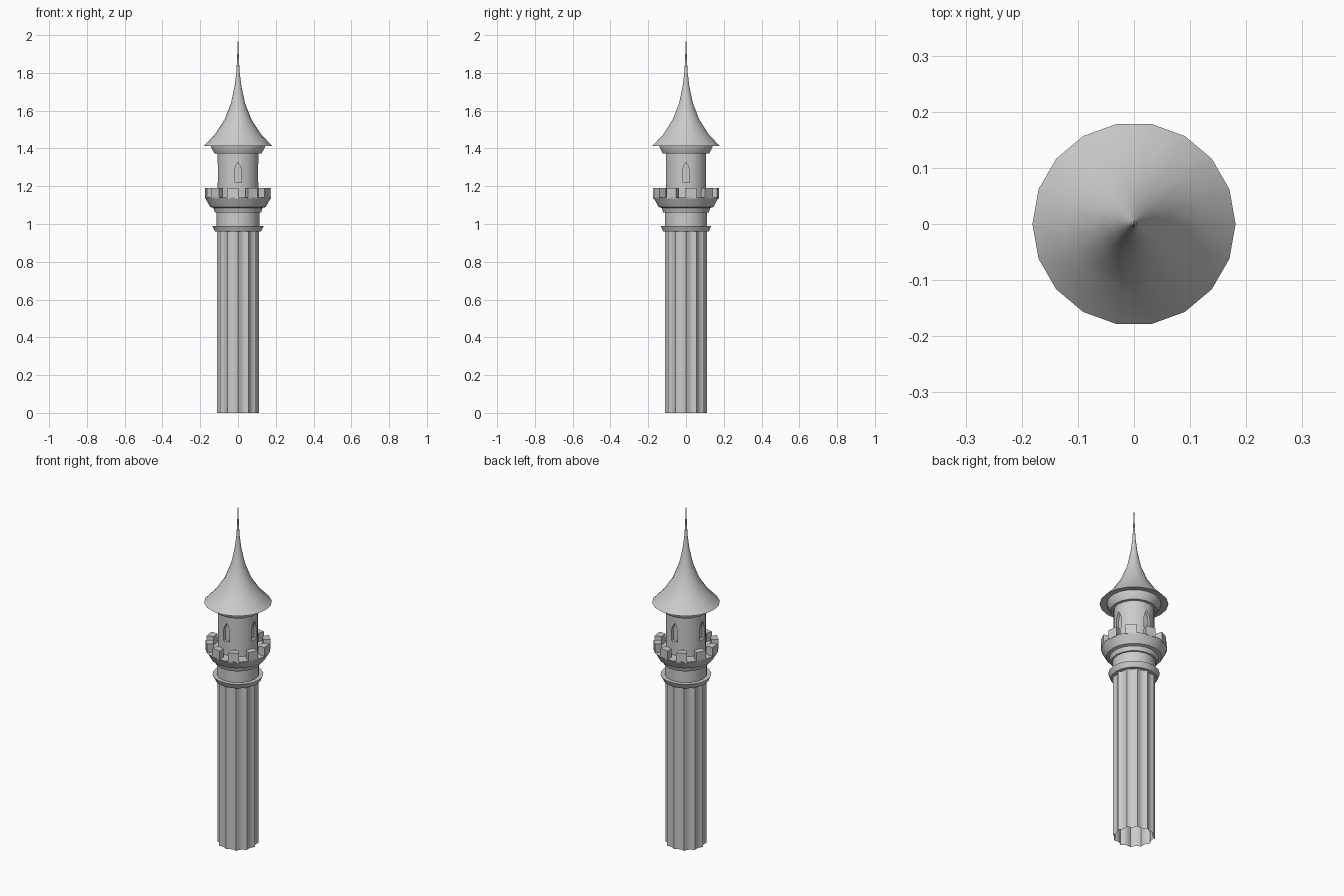
import bpy, bmesh
from math import sin, cos, pi, radians

if "Cube" in bpy.data.objects:
    bpy.data.objects.remove(bpy.data.objects["Cube"])

SIDES = 18


def finish(name, bm, smooth=True):
    bmesh.ops.remove_doubles(bm, verts=bm.verts, dist=1e-5)
    bmesh.ops.recalc_face_normals(bm, faces=bm.faces)
    mesh = bpy.data.meshes.new(name)
    bm.to_mesh(mesh)
    bm.free()
    ob = bpy.data.objects.new(name, mesh)
    bpy.context.collection.objects.link(ob)
    bpy.context.view_layer.objects.active = ob
    bpy.ops.object.select_all(action='DESELECT')
    ob.select_set(True)
    if smooth:
        bpy.ops.object.shade_smooth_by_angle(angle=radians(30))
    return ob


def lathe(name, profile):
    """Spin (radius, z) points around z; radius 0 collapses to a point."""
    bm = bmesh.new()
    rings = []
    for r, z in profile:
        if r == 0:
            rings.append([bm.verts.new((0, 0, z))] * SIDES)
        else:
            rings.append([bm.verts.new((r * cos(2 * pi * i / SIDES), r * sin(2 * pi * i / SIDES), z))
                          for i in range(SIDES)])
    for a, b in zip(rings, rings[1:]):
        for i in range(SIDES):
            j = (i + 1) % SIDES
            bm.faces.new(list(dict.fromkeys((a[i], a[j], b[j], b[i]))))
    return finish(name, bm)


def prism(bm, base, offset):
    """Closed prism from a base outline and its moved copy."""
    lo = [bm.verts.new(p) for p in base]
    hi = [bm.verts.new([a + b for a, b in zip(p, offset)]) for p in base]
    bm.faces.new(lo)
    bm.faces.new(hi)
    for i in range(len(lo)):
        j = (i + 1) % len(lo)
        bm.faces.new((lo[i], lo[j], hi[j], hi[i]))


# fluted shaft, open at the bottom: 12 concave channels with sharp ridges
bm = bmesh.new()
FLUTES, STEPS = 12, 4
n = FLUTES * STEPS
rings = []
for z in (0, 0.97):
    ring = []
    for i in range(n):
        a = 2 * pi * i / n
        r = 0.111 - 0.013 * sin(pi * (i % STEPS) / STEPS)
        ring.append(bm.verts.new((r * cos(a), r * sin(a), z)))
    rings.append(ring)
for i in range(n):
    j = (i + 1) % n
    bm.faces.new((rings[0][i], rings[0][j], rings[1][j], rings[1][i]))
finish("fluted_shaft", bm)

# collar, neck and flared gallery
lathe("collar_and_gallery", [
    (0.095, 0.96), (0.122, 0.96), (0.136, 0.99), (0.113, 0.99),
    (0.113, 1.06), (0.122, 1.06), (0.13, 1.085), (0.147, 1.09),
    (0.175, 1.14), (0.09, 1.14)])

# battlements around the gallery
bm = bmesh.new()
for k in range(10):
    mid, half = radians(45 + 36 * k), radians(9.5)
    outline = [(r * cos(mid + s * half), r * sin(mid + s * half), 1.135)
               for r, s in ((0.135, -1), (0.174, -1), (0.174, 1), (0.135, 1))]
    prism(bm, outline, (0, 0, 0.055))
finish("battlements", bm, False)

# upper drum with four recessed pointed windows
drum = lathe("upper_drum", [(0, 1.13), (0.108, 1.13), (0.108, 1.39), (0, 1.39)])
bm = bmesh.new()
arch = [(-0.019, 1.22), (0.019, 1.22), (0.019, 1.285), (0.012, 1.307),
        (0, 1.327), (-0.012, 1.307), (-0.019, 1.285)]
for k in range(4):
    c, s = cos(k * pi / 2), sin(k * pi / 2)
    outline = [(x * c + 0.09 * s, x * s - 0.09 * c, z) for x, z in arch]
    prism(bm, outline, (0.06 * s, -0.06 * c, 0))
cutter = finish("window_cutter", bm, False)
cutter.hide_render = True
cutter.display_type = 'WIRE'
mod = drum.modifiers.new("windows", 'BOOLEAN')
mod.operation = 'DIFFERENCE'
mod.solver = 'EXACT'
mod.object = cutter
bpy.context.view_layer.objects.active = drum
bpy.ops.object.modifier_apply(modifier=mod.name)
bpy.data.objects.remove(cutter)

# cornice under the roof
lathe("cornice", [(0.1, 1.372), (0.124, 1.372), (0.143, 1.408), (0.143, 1.418), (0.1, 1.418)])

# concave spire roof with a needle tip
lathe("spire_roof", [
    (0, 1.418), (0.14, 1.418), (0.181, 1.413), (0.122, 1.475), (0.072, 1.552), (0.037, 1.64),
    (0.018, 1.73), (0.008, 1.81), (0.004, 1.9), (0, 2.0)])
